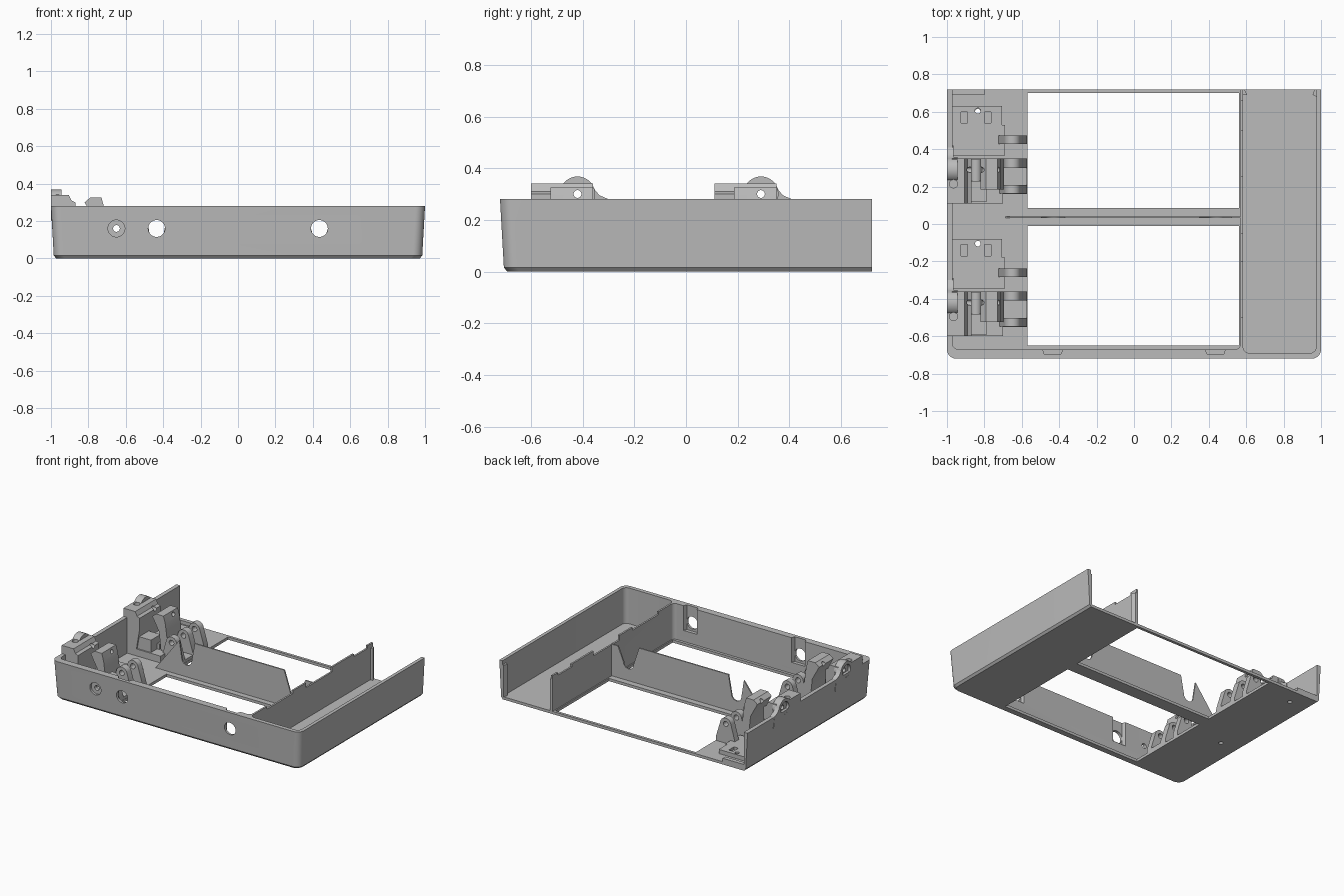
import bpy, bmesh
from math import sin, cos, pi
from mathutils import Vector

if "Cube" in bpy.data.objects:
    bpy.data.objects.remove(bpy.data.objects["Cube"])

grey = bpy.data.materials.new("light_grey")
grey.use_nodes = True
colour = (0.5, 0.5, 0.5, 1)
grey.diffuse_color = colour
grey.node_tree.nodes["Principled BSDF"].inputs["Base Color"].default_value = colour


def loft(name, rings):
    """Solid through matching rings of 3D points."""
    bm = bmesh.new()
    loops = [[bm.verts.new(p) for p in ring] for ring in rings]
    n = len(loops[0])
    for a, b in zip(loops, loops[1:]):
        for i in range(n):
            j = (i + 1) % n
            bm.faces.new((a[i], a[j], b[j], b[i]))
    bm.faces.new(loops[0][::-1])
    bm.faces.new(loops[-1])
    bmesh.ops.recalc_face_normals(bm, faces=bm.faces)
    mesh = bpy.data.meshes.new(name)
    bm.to_mesh(mesh)
    bm.free()
    mesh.materials.append(grey)
    obj = bpy.data.objects.new(name, mesh)
    bpy.context.collection.objects.link(obj)
    return obj


def extrude(name, axis, profile, lo, hi):
    """Profile in the two other axes, extruded along the axis."""
    place = {"x": lambda a, b, t: (t, a, b),
             "y": lambda a, b, t: (a, t, b),
             "z": lambda a, b, t: (a, b, t)}[axis]
    return loft(name, [[place(a, b, t) for a, b in profile] for t in (lo, hi)])


def box(name, x0, x1, y0, y1, z0, z1):
    return extrude(name, "z", [(x0, y0), (x1, y0), (x1, y1), (x0, y1)], z0, z1)


def arc(a, b, r, start, end, steps=10):
    return [(a + r * cos(t), b + r * sin(t)) for t in
            (start + (end - start) * i / steps for i in range(steps + 1))]


def cylinder(name, axis, a, b, r, lo, hi):
    return extrude(name, axis, arc(a, b, r, 0, 2 * pi, 32)[:-1], lo, hi)


def tray_outline(x0, x1, y0, y1, r):
    """Rectangle with the two front corners rounded."""
    return (arc(x0 + r, y0 + r, r, pi, 1.5 * pi) +
            arc(x1 - r, y0 + r, r, 1.5 * pi, 2 * pi) + [(x1, y1), (x0, y1)])


def cut(obj, cutters):
    for c in cutters:
        m = obj.modifiers.new("cut", "BOOLEAN")
        m.operation, m.solver, m.object = "DIFFERENCE", "EXACT", c
    bpy.context.view_layer.update()
    graph = bpy.context.evaluated_depsgraph_get()
    mesh = bpy.data.meshes.new_from_object(obj.evaluated_get(graph))
    obj.modifiers.clear()
    obj.data = mesh
    for c in cutters:
        bpy.data.objects.remove(c)
    return obj


# Tray shell, tapered towards the floor and open at the back
rings = []
for z, inset in ((0, 0.028), (0.015, 0.015), (0.28, 0)):
    rings.append([(x, y, z) for x, y in tray_outline(
        -1 + inset, 1 - inset, -0.72 + inset, 0.72, 0.05)])
tray = loft("tray", rings)
cutters = [
    extrude("main_space", "z", tray_outline(-0.97, 0.57, -0.67, 0.8, 0.03), 0.02, 0.4),
    extrude("channel_space", "z", tray_outline(0.583, 0.975, -0.69, 0.8, 0.035), 0.02, 0.4),
    box("front_opening", -0.57, 0.562, -0.65, -0.01, -0.1, 0.1),
    box("back_opening", -0.57, 0.562, 0.085, 0.7, -0.1, 0.1),
    cylinder("pin_recess", "y", -0.65, 0.16, 0.045, -0.8, -0.695),
    cylinder("pin_hole", "y", -0.65, 0.16, 0.018, -0.8, -0.6),
]
for x in (-0.435, 0.435):
    cutters.append(cylinder("rod_hole", "y", x, 0.16, 0.045, -0.8, -0.6))
    pocket = [(x - 0.06, -0.692 + 0.04), (x - 0.045, -0.695),
              (x + 0.045, -0.695), (x + 0.06, -0.652)]
    cutters.append(extrude("rod_pocket", "z", pocket, 0.10, 0.4))
# Shallow steps along the top of the channel wall
for y0, y1, depth in ((-0.5, -0.2, 0.02), (-0.05, 0.25, 0.035), (0.5, 0.66, 0.02)):
    cutters.append(box("wall_step", 0.56, 0.59, y0, y1, 0.28 - depth, 0.4))
for y in (-0.105, 0.6):
    cutters.append(cylinder("floor_hole", "z", -0.835, y, 0.015, -0.1, 0.1))
cut(tray, cutters)

# Divider with two rod notches
profile = [(-0.69, 0.015), (0.572, 0.015), (0.572, 0.25), (0.52, 0.25)]
profile += arc(0.435, 0.145, 0.04, 0, -pi)
profile += [(0.35, 0.28), (-0.37, 0.28)]
profile += arc(-0.435, 0.145, 0.04, 0, -pi)
profile += [(-0.495, 0.27)]
extrude("divider", "y", profile, 0.031, 0.041)

# Panel guides at the open end
extrude("channel_guide", "z", [(0.58, 0.69), (0.605, 0.69), (0.59, 0.72), (0.58, 0.72)], 0.015, 0.25)
extrude("side_guide", "z", [(0.978, 0.68), (0.955, 0.69), (0.965, 0.72), (0.978, 0.72)], 0.015, 0.25)
box("corner_rib", -0.975, -0.8, 0.69, 0.72, 0.015, 0.045)


def latch(side, c):
    """One latch station centred on y = c."""
    # Wall block with a round boss and a stepped bore
    block = extrude(side + "_wall_block", "x", [
        (c - 0.18, 0.2), (c + 0.13, 0.2), (c + 0.12, 0.28), (c + 0.085, 0.295),
        (c + 0.068, 0.315), (c + 0.055, 0.34), (c - 0.18, 0.34)], -1, -0.965)
    tower = extrude(side + "_tower", "y", [
        (-0.972, 0.015), (-0.905, 0.015), (-0.87, 0.22), (-0.87, 0.30),
        (-0.89, 0.31), (-0.905, 0.34), (-0.972, 0.34)], c - 0.18, c + 0.06)
    boss = cylinder(side + "_boss", "x", c, 0.30, 0.068, -1, -0.945)
    for part in (block, tower, boss):
        cut(part, [cylinder("bore", "x", c, 0.30, 0.015, -1.1, -0.8),
                   cylinder("counterbore", "x", c, 0.30, 0.045, -1.1, -0.98),
                   cylinder("screw_hole", "z", -0.965, c - 0.075, 0.022, 0.31, 0.4)])

    # Leaning lever
    lever = extrude(side + "_lever", "y", [
        (-0.82, 0.30), (-0.79, 0.325), (-0.73, 0.325), (-0.715, 0.27),
        (-0.695, 0.12), (-0.70, 0.06), (-0.75, 0.06), (-0.765, 0.2)],
        c - 0.105, c + 0.06)
    cut(lever, [cylinder("lever_bore", "x", c, 0.30, 0.015, -0.9, -0.6)])

    # Low pedestal, drive block and its shaft
    box(side + "_pedestal", -0.975, -0.70, c - 0.18, c + 0.06, 0.015, 0.07)
    box(side + "_drive_block", -0.905, -0.785, c - 0.17, c - 0.06, 0.015, 0.16)
    cylinder(side + "_drive_shaft", "y", -0.845, 0.11, 0.03, c - 0.07, c + 0.055)
    for x in (-0.9, -0.79):
        box(side + "_side_rail", x, x + 0.025, c - 0.1, c + 0.06, 0.06, 0.11)

    # Stepped mounting plate behind the lever
    box(side + "_mount", -0.972, -0.69, c + 0.075, c + 0.24, 0.015, 0.05)
    tongue = box(side + "_mount_tongue", -0.972, -0.705, c + 0.24, c + 0.34, 0.015, 0.05)
    cut(tongue, [
        box("slot", -0.925, -0.89, c + 0.25, c + 0.31, 0.03, 0.1),
        box("slot", -0.80, -0.765, c + 0.25, c + 0.31, 0.03, 0.1),
        cylinder("mount_hole", "z", -0.835, c + 0.315, 0.015, -0.1, 0.1)])

    # Triangular hinge brackets with round pierced tops
    for offset, width in ((-0.105, 0.045), (0.035, 0.05), (0.16, 0.045)):
        shape = [(-0.735, 0.015), (-0.572, 0.015), (-0.572, 0.05)]
        shape += arc(-0.65, 0.16, 0.043, 0.1 * pi, 0.95 * pi, 12)
        y = c + offset
        bracket = extrude(side + "_hinge_bracket", "y", shape, y - width / 2, y + width / 2)
        cut(bracket, [cylinder("hinge_hole", "y", -0.65, 0.16, 0.019, y - 0.1, y + 0.1)])
    box(side + "_hinge_foot", -0.70, -0.572, c - 0.13, c + 0.06, 0.015, 0.04)


latch("front", -0.42)
latch("back", 0.29)

# Smooth the round walls while keeping edges sharp
for obj in bpy.context.collection.objects:
    obj.select_set(obj.type == "MESH")
    if obj.type == "MESH":
        bpy.context.view_layer.objects.active = obj
bpy.ops.object.shade_smooth_by_angle(angle=pi / 6)
